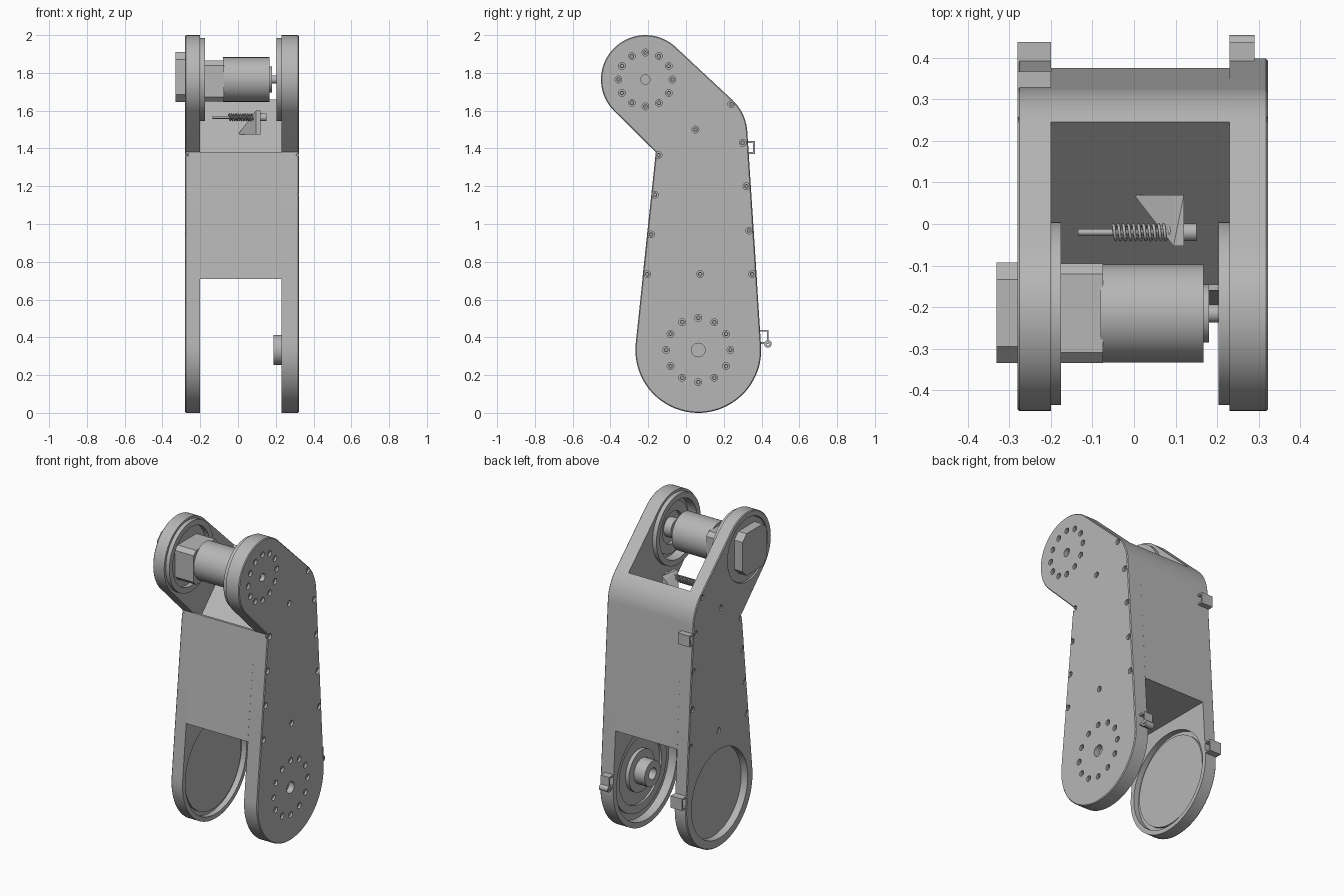
import bpy, bmesh
from math import sin, cos, radians, tau
from mathutils import Matrix

if "Cube" in bpy.data.objects:
    bpy.data.objects.remove(bpy.data.objects["Cube"])

grey = bpy.data.materials.new("machined grey")
grey.use_nodes = True
GREY = (0.47, 0.47, 0.47, 1)
grey.diffuse_color = GREY
grey.node_tree.nodes["Principled BSDF"].inputs["Base Color"].default_value = GREY

LOW = (0.065, 0.333)     # lower joint centre (y, z)
TOP = (-0.215, 1.765)    # upper joint centre


def finish(name, bm):
    bmesh.ops.recalc_face_normals(bm, faces=bm.faces)
    me = bpy.data.meshes.new(name)
    bm.to_mesh(me)
    bm.free()
    me.materials.append(grey)
    ob = bpy.data.objects.new(name, me)
    bpy.context.collection.objects.link(ob)
    return ob


def smooth(ob):
    bpy.ops.object.select_all(action='DESELECT')
    ob.select_set(True)
    bpy.context.view_layer.objects.active = ob
    bpy.ops.object.shade_smooth_by_angle(angle=radians(30))
    return ob


def add_lathe(bm, profile, centre, closed=False, segs=48):
    """Turn (x, radius) points around an x axis through centre."""
    pts = profile + profile[:1] if closed else profile
    verts = [bm.verts.new((x, centre[0] + r, centre[1])) for x, r in pts]
    edges = [bm.edges.new(p) for p in zip(verts, verts[1:])]
    out = bmesh.ops.spin(bm, geom=verts + edges, cent=(0, *centre), axis=(1, 0, 0),
                         angle=tau, steps=segs)
    bmesh.ops.remove_doubles(bm, verts=bm.verts, dist=0.0001)


def rod(x0, x1, r):
    return [(x0, 0), (x0, r), (x1, r), (x1, 0)]


def tube(x0, x1, outer, inner):
    return [(x0, outer), (x1, outer), (x1, inner), (x0, inner)]


def lathe(name, profile, centre, closed=False, segs=48):
    bm = bmesh.new()
    add_lathe(bm, profile, centre, closed, segs)
    return smooth(finish(name, bm))


def prism(name, outline, x0, x1, bevel_x=None):
    """Extrude a (y, z) outline along x, optionally softening one rim."""
    bm = bmesh.new()
    face = bm.faces.new([bm.verts.new((x0, y, z)) for y, z in outline])
    ext = bmesh.ops.extrude_face_region(bm, geom=[face])
    for v in ext["geom"]:
        if isinstance(v, bmesh.types.BMVert):
            v.co.x = x1
    if bevel_x is not None:
        rim = [e for e in bm.edges if all(abs(v.co.x - bevel_x) < 1e-5 for v in e.verts)]
        bmesh.ops.bevel(bm, geom=rim, offset=0.005, segments=1, affect='EDGES')
    return finish(name, bm)


def box(name, x0, x1, y0, y1, z0, z1):
    return prism(name, [(y0, z0), (y1, z0), (y1, z1), (y0, z1)], x0, x1)


def cut(ob, holes):
    """Subtract turned holes, given as (profile, centre, segments)."""
    bm = bmesh.new()
    for profile, centre, segs in holes:
        add_lathe(bm, profile, centre, segs=segs)
    cutter = finish("cutter", bm)
    cutter.hide_render = True
    mod = ob.modifiers.new("holes", 'BOOLEAN')
    mod.object, mod.operation, mod.solver = cutter, 'DIFFERENCE', 'EXACT'
    deps = bpy.context.evaluated_depsgraph_get()
    me = bpy.data.meshes.new_from_object(ob.evaluated_get(deps))
    ob.modifiers.clear()
    ob.data = me
    bpy.data.objects.remove(cutter)
    smooth(ob)


def arc(c, r, a0, a1, n):
    steps = [radians(a0 + (a1 - a0) * i / n) for i in range(n + 1)]
    return [(c[0] + r * cos(a), c[1] + r * sin(a)) for a in steps]


# Side plate outline: lower round, rear shoulder, upper round, front elbow
shoulder = arc((0.075, 1.474), 0.25, 3.6, 47, 10)
outline = (arc(LOW, 0.333, 175, 363.6, 48) + shoulder
           + arc(TOP, 0.235, 47, 225, 44) + [(-0.16, 1.38)])
right_x, left_x = 0.322, -0.28
left_plate = prism("left_side_plate", outline, 0.23, right_x, right_x)
right_plate = prism("right_side_plate", outline, left_x, -0.2, left_x)

# Central housing with a sloped deck and flat underside
prism("housing", [(-0.231, 0.71), (0.375, 0.71)] + shoulder
      + [(0.245, 1.658), (-0.145, 1.27), (-0.145, 1.38), (-0.16, 1.38)], -0.2, 0.23)

# Screw positions: joint circles plus the plate edges
joint_screws = [p for c, r in ((LOW, 0.17), (TOP, 0.143)) for p in arc(c, r, 0, 330, 11)]
edge_screws = [(0.24, 1.635), (0.05, 1.5), (-0.145, 1.365), (0.3, 1.43), (-0.165, 1.155),
               (0.32, 1.2), (-0.185, 0.945), (0.335, 0.965), (-0.205, 0.735),
               (0.075, 0.735), (0.35, 0.735)]


def bores(points, outer, inward):
    return [(rod(outer - inward * 0.02, outer + inward * 0.018, 0.018), p, 14) for p in points]


# Plate on the output side: bearing pockets inside, screw bores outside
cut(left_plate, bores(joint_screws + edge_screws, right_x, -1)
    + [(rod(0.2, 0.285, 0.3), LOW, 64), (rod(0.2, 0.265, 0.185), TOP, 48),
       (rod(0.275, 0.35, 0.036), LOW, 24), (rod(0.295, 0.35, 0.025), TOP, 20)])
# Plate on the motor side: stepped open ring and motor opening
cut(right_plate, bores(edge_screws, left_x, 1)
    + [(rod(-0.235, -0.15, 0.305), LOW, 64), (rod(-0.3, -0.22, 0.28), LOW, 64),
       (rod(-0.3, -0.15, 0.2), TOP, 48)])

bm = bmesh.new()
for points, x in ((joint_screws + edge_screws, 0.308), (edge_screws, -0.268)):
    for p in points:
        add_lathe(bm, tube(x - 0.008, x + 0.004, 0.0125, 0.006), p, True, 10)
smooth(finish("screw_heads", bm))

# Lower joint hub and bearing ring
lathe("lower_hub", tube(0.187, 0.295, 0.08, 0.036), LOW, True)
lathe("lower_hub_flange", tube(0.262, 0.29, 0.13, 0.036), LOW, True)
lathe("lower_bearing_ring", tube(0.272, 0.29, 0.26, 0.21), LOW, True, 64)

# Upper joint rings, discs and shaft
lathe("upper_output_ring", tube(0.203, 0.245, 0.22, 0.185), TOP, True)
lathe("upper_output_flange", tube(0.245, 0.27, 0.16, 0.1), TOP, True)
lathe("upper_output_hub", rod(0.215, 0.27, 0.06), TOP)
lathe("upper_motor_ring", tube(-0.215, -0.175, 0.22, 0.185), TOP, True)
lathe("motor_mount_disc", rod(-0.272, -0.205, 0.197), TOP)
lathe("motor_body", rod(-0.08, 0.167, 0.118), TOP)
lathe("motor_boss", rod(0.16, 0.18, 0.07), TOP)
lathe("motor_shaft", rod(0.17, 0.23, 0.022), TOP)


def chamfered(y0, y1, z0, z1, c):
    return [(y0 + c, z0), (y1 - c, z0), (y1, z0 + c), (y1, z1 - c),
            (y1 - c, z1), (y0 + c, z1), (y0, z1 - c), (y0, z0 + c)]


prism("gearbox", chamfered(-0.334, -0.095, 1.648, 1.865, 0.025), -0.22, -0.075)
prism("motor_cap", chamfered(-0.334, -0.093, 1.645, 1.91, 0.04), -0.33, -0.265)

# Tension screw, spring and its gusset on the sloped deck
PIN = (-0.02, 1.565)
lathe("tension_screw", rod(-0.135, 0.13, 0.008), PIN, segs=16)
lathe("tension_screw_head", rod(0.118, 0.15, 0.021), PIN, segs=24)
curve = bpy.data.curves.new("spring", 'CURVE')
curve.dimensions = '3D'
curve.bevel_depth, curve.bevel_resolution = 0.004, 1
coil = curve.splines.new('POLY')
turns, per = 12, 14
coil.points.add(turns * per)
for i, p in enumerate(coil.points):
    a = tau * i / per
    p.co = (-0.05 + 0.145 * i / (turns * per), PIN[0] + 0.018 * cos(a), PIN[1] + 0.018 * sin(a), 1)
curve.materials.append(grey)
spring = bpy.data.objects.new("spring", curve)
bpy.context.collection.objects.link(spring)

bm = bmesh.new()
for co in ((0, 0.07, 1.475), (0.12, 0.07, 1.475), (0.12, -0.053, 1.475), (0.095, -0.053, 1.475),
           (0.12, 0.07, 1.6), (0.12, -0.053, 1.6), (0.095, -0.053, 1.6), (0.095, 0.07, 1.58)):
    bm.verts.new(co)
bmesh.ops.convex_hull(bm, input=bm.verts)
finish("tension_bracket", bm)


# Cable clips on the rear edges, each a small open loop
def clip(name, x0, x1, y0, y1, z0, z1):
    t = 0.01
    box(name + "_back", x0, x1, y1 - t, y1, z0, z1)
    box(name + "_lower", x0, x1, y0, y1 - t, z0, z0 + t)
    box(name + "_upper", x0, x1, y0, y1 - t, z1 - t, z1)


clip("upper_right_clip", left_x, -0.2, 0.32, 0.366, 1.37, 1.44)
clip("lower_right_clip", left_x, -0.2, 0.385, 0.438, 0.365, 0.44)
clip("lower_left_clip", 0.23, 0.29, 0.385, 0.438, 0.365, 0.44)
lathe("lower_left_clip_eye", tube(0.23, 0.29, 0.02, 0.008), (0.434, 0.365), True, 20)
